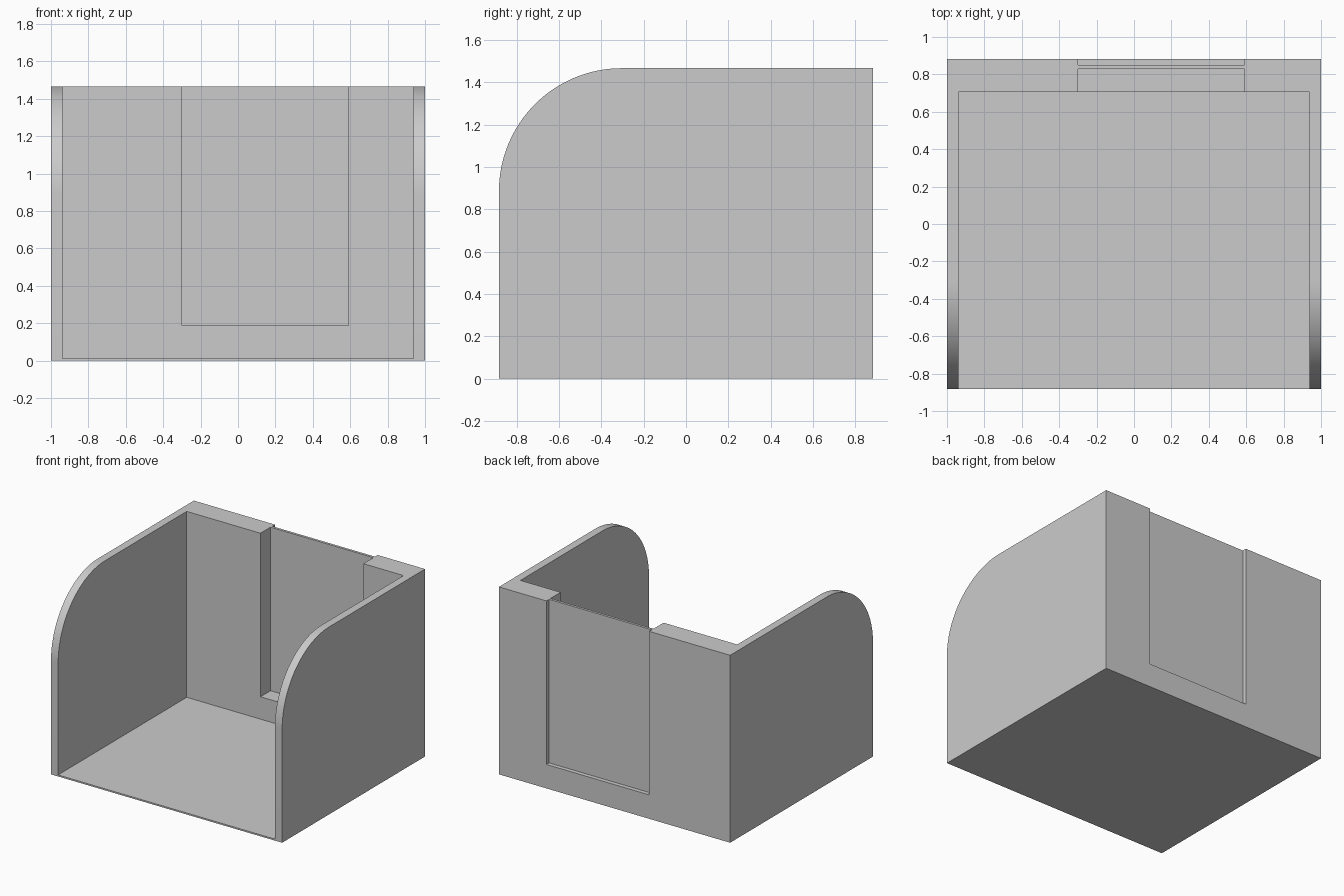
import bpy, bmesh, math
from mathutils import Vector

cube = bpy.data.objects.get("Cube")
if cube:
    bpy.data.objects.remove(cube, do_unlink=True)

# Overall sizes
HX, HY, H = 1.0, 0.883, 1.466
INNER_X, INNER_Y = 0.938, 0.706
FLOOR = 0.012
WIN_L, WIN_R, WIN_Z = -0.30, 0.59, 0.187
RADIUS = 0.58

grey = bpy.data.materials.new("light grey")
grey.use_nodes = True
colour = (0.6, 0.6, 0.6, 1)
grey.diffuse_color = colour
grey.node_tree.nodes["Principled BSDF"].inputs["Base Color"].default_value = colour


def extrude_profile(name, points, offset, smooth=False):
    """Make a solid by pushing a flat outline along an offset."""
    bm = bmesh.new()
    face = bm.faces.new([bm.verts.new(p) for p in points])
    out = bmesh.ops.extrude_face_region(bm, geom=[face], use_keep_orig=True)
    moved = [v for v in out["geom"] if isinstance(v, bmesh.types.BMVert)]
    bmesh.ops.translate(bm, verts=moved, vec=Vector(offset))
    bmesh.ops.recalc_face_normals(bm, faces=bm.faces)
    mesh = bpy.data.meshes.new(name)
    bm.to_mesh(mesh)
    bm.free()
    mesh.materials.append(grey)
    obj = bpy.data.objects.new(name, mesh)
    bpy.context.collection.objects.link(obj)
    if smooth:
        bpy.ops.object.select_all(action='DESELECT')
        obj.select_set(True)
        bpy.context.view_layer.objects.active = obj
        bpy.ops.object.shade_smooth_by_angle(angle=math.radians(20))
    return obj


# Side walls with a rounded upper front corner
outline = [(HY, H), (HY, 0), (-HY, 0)]
for i in range(33):
    a = math.pi - i / 32 * math.pi / 2
    outline.append((-HY + RADIUS + RADIUS * math.cos(a),
                    H - RADIUS + RADIUS * math.sin(a)))
for name, x in (("right_wall", -HX), ("left_wall", INNER_X)):
    extrude_profile(name, [(x, y, z) for y, z in outline],
                    (HX - INNER_X, 0, 0), smooth=True)

# Thin floor between the walls
extrude_profile("floor", [(-INNER_X, -HY, 0), (INNER_X, -HY, 0),
                          (INNER_X, INNER_Y, 0), (-INNER_X, INNER_Y, 0)],
                (0, 0, FLOOR))

# Thick back wall with a notch open at the top
notch = [(-INNER_X, 0), (INNER_X, 0), (INNER_X, H), (WIN_R, H),
         (WIN_R, WIN_Z), (WIN_L, WIN_Z), (WIN_L, H), (-INNER_X, H)]
extrude_profile("back_wall", [(x, INNER_Y, z) for x, z in notch],
                (0, HY - INNER_Y, 0))

# Thin panel standing in the notch
pane = [(WIN_L, WIN_Z), (WIN_R, WIN_Z), (WIN_R, H), (WIN_L, H)]
extrude_profile("back_panel", [(x, 0.83, z) for x, z in pane], (0, 0.02, 0))
